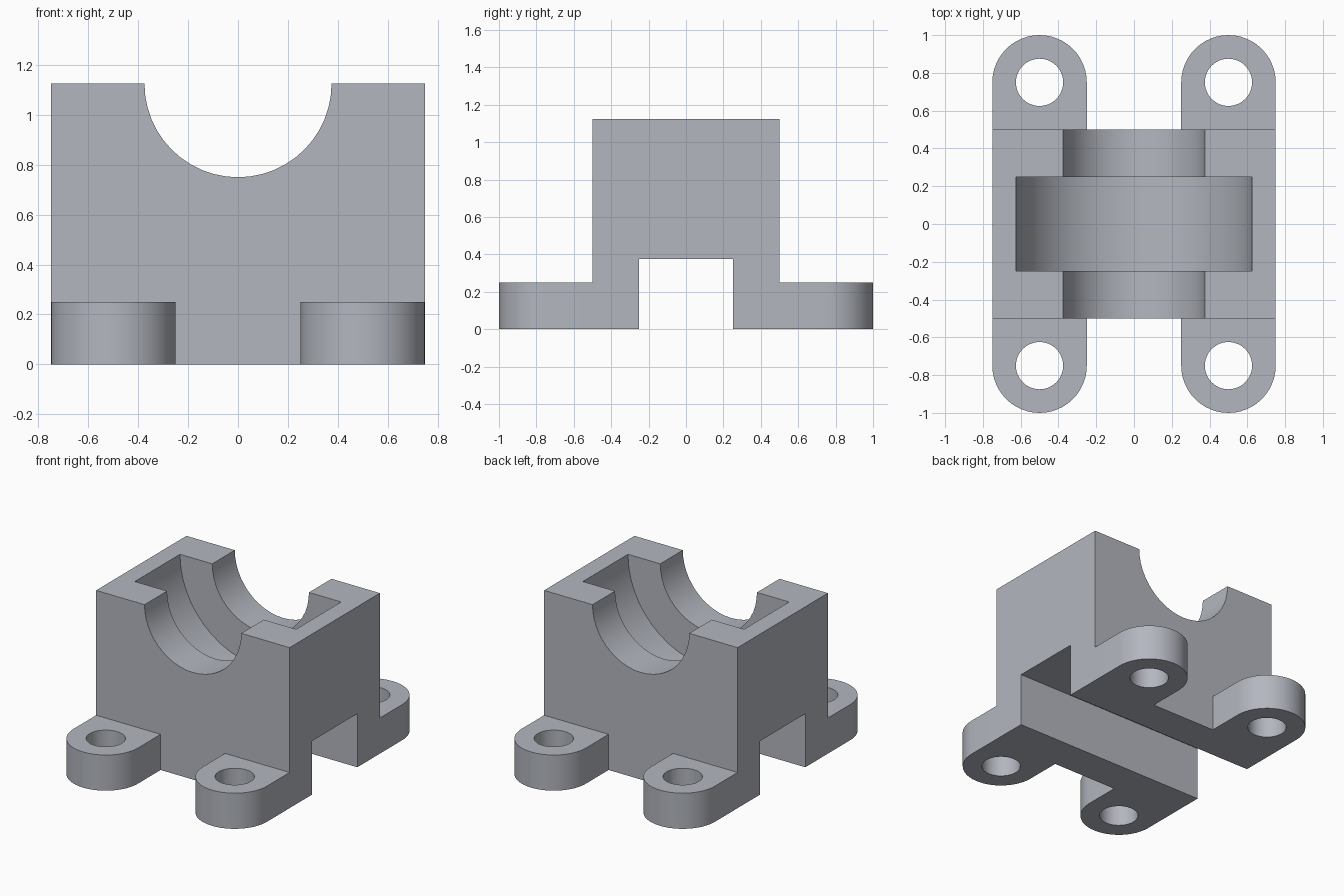
import bpy, bmesh
from math import pi, cos, sin
from mathutils import Matrix, Vector

if "Cube" in bpy.data.objects:
    bpy.data.objects.remove(bpy.data.objects["Cube"])

SEG = 48


def prism(name, outline, depth):
    """Extrude a closed 3D outline along a depth vector."""
    bm = bmesh.new()
    face = bm.faces.new([bm.verts.new(p) for p in outline])
    grown = bmesh.ops.extrude_face_region(bm, geom=[face])["geom"]
    verts = [g for g in grown if isinstance(g, bmesh.types.BMVert)]
    bmesh.ops.translate(bm, verts=verts, vec=Vector(depth))
    bmesh.ops.recalc_face_normals(bm, faces=bm.faces)
    return to_object(name, bm)


def cylinder(name, radius, length, center, along_y=False):
    bm = bmesh.new()
    rot = Matrix.Rotation(pi / 2, 4, 'X') if along_y else Matrix()
    bmesh.ops.create_cone(bm, cap_ends=True, segments=SEG, radius1=radius, radius2=radius,
                          depth=length, matrix=Matrix.Translation(center) @ rot)
    return to_object(name, bm)


# Blue-grey metal
metal = bpy.data.materials.new("blue_grey_metal")
metal.diffuse_color = (.45, .47, .52, 1)
metal.use_nodes = True
metal.node_tree.nodes["Principled BSDF"].inputs["Base Color"].default_value = metal.diffuse_color


def to_object(name, bm):
    mesh = bpy.data.meshes.new(name)
    bm.to_mesh(mesh)
    bm.free()
    mesh.materials.append(metal)
    obj = bpy.data.objects.new(name, mesh)
    bpy.context.collection.objects.link(obj)
    return obj


def combine(target, tool, operation):
    """Apply an exact boolean and discard the tool object."""
    mod = target.modifiers.new(operation, 'BOOLEAN')
    mod.operation, mod.solver, mod.object = operation, 'EXACT', tool
    bpy.context.view_layer.objects.active = target
    bpy.ops.object.modifier_apply(modifier=mod.name)
    bpy.data.objects.remove(tool)


# Main block, side profile with the channel under it
profile = [(-.5, 0), (-.25, 0), (-.25, .375), (.25, .375), (.25, 0), (.5, 0), (.5, 1.125), (-.5, 1.125)]
block = prism("bearing_block", [(-.75, y, z) for y, z in profile], (1.5, 0, 0))

# Four rounded mounting lugs, then their bolt holes
corners = [(sx, sy) for sx in (-1, 1) for sy in (-1, 1)]
for sx, sy in corners:
    arc = [(.25 * cos(pi * i / 24), .75 + .25 * sin(pi * i / 24)) for i in range(25)]
    outline = [(.25, .4)] + arc + [(-.25, .4)]
    lug = prism("lug", [(sx * .5 + x, sy * y, 0) for x, y in outline], (0, 0, .25))
    combine(block, lug, 'UNION')
for sx, sy in corners:
    combine(block, cylinder("bolt_hole", .125, 1, (sx * .5, sy * .75, .1)), 'DIFFERENCE')

# Shaft bore through the block and the wider bearing groove inside
combine(block, cylinder("shaft_bore", .375, 1.4, (0, 0, 1.125), True), 'DIFFERENCE')
combine(block, cylinder("bearing_groove", .625, .5, (0, 0, 1.125), True), 'DIFFERENCE')

# Smooth round surfaces, crisp edges
bpy.ops.object.select_all(action='DESELECT')
block.select_set(True)
bpy.context.view_layer.objects.active = block
bpy.ops.object.shade_smooth_by_angle(angle=pi / 6)
